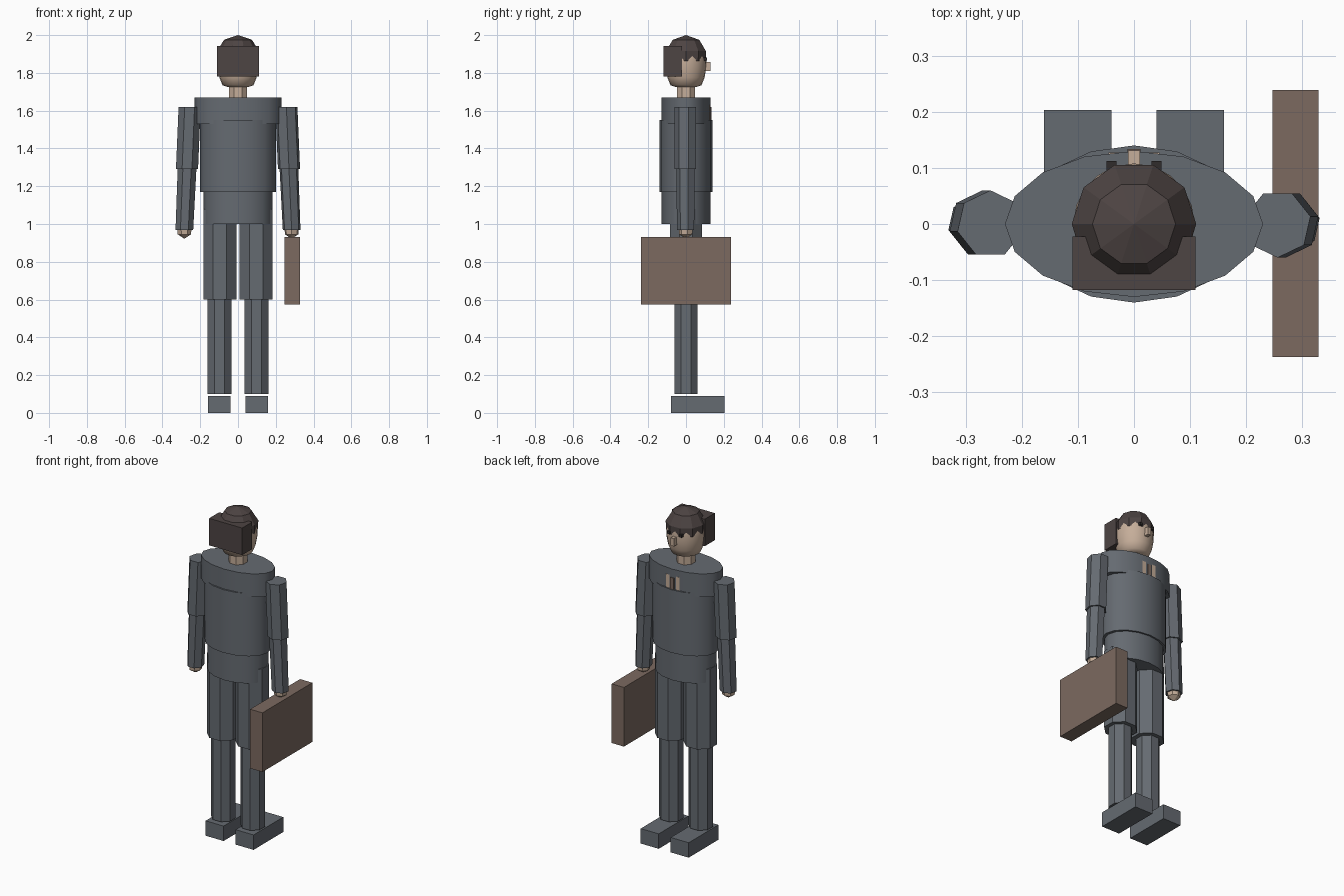
import bpy, bmesh, math
from mathutils import Vector

cube = bpy.data.objects.get("Cube")
if cube:
    bpy.data.objects.remove(cube, do_unlink=True)


def material(name, rgb):
    m = bpy.data.materials.new(name)
    m.use_nodes = True
    m.diffuse_color = (*rgb, 1)
    bsdf = next(n for n in m.node_tree.nodes if n.type == 'BSDF_PRINCIPLED')
    bsdf.inputs["Base Color"].default_value = (*rgb, 1)
    return m


SUIT = material("suit_grey", (0.13, 0.145, 0.165))
SKIN = material("skin", (0.56, 0.42, 0.32))
HAIR = material("hair_brown", (0.075, 0.058, 0.056))
LEATHER = material("case_brown", (0.20, 0.143, 0.117))
DARK = material("eye_dark", (0.03, 0.025, 0.025))


def finish(name, bm, mat, angle=0):
    """Turn a bmesh into an object, smoothing edges below the given angle."""
    bmesh.ops.recalc_face_normals(bm, faces=bm.faces[:])
    me = bpy.data.meshes.new(name)
    bm.to_mesh(me)
    bm.free()
    me.materials.append(mat)
    ob = bpy.data.objects.new(name, me)
    bpy.context.collection.objects.link(ob)
    if angle:
        bpy.ops.object.select_all(action='DESELECT')
        ob.select_set(True)
        bpy.context.view_layer.objects.active = ob
        bpy.ops.object.shade_smooth_by_angle(angle=math.radians(angle))
    return ob


def box(name, lo, hi, mat):
    bm = bmesh.new()
    bmesh.ops.create_cube(bm, size=1)
    for v in bm.verts:
        v.co = Vector([(a + b) / 2 + c * (b - a) for a, b, c in zip(lo, hi, v.co)])
    return finish(name, bm, mat)


def loft(name, rings, sides, mat, phase=0, angle=0):
    """Stack rings of (centre x, z, x radius, y radius) and cap both ends."""
    bm = bmesh.new()
    loops = []
    for cx, z, rx, ry in rings:
        if rx == 0:
            loops.append([bm.verts.new((cx, 0, z))])
            continue
        turns = [math.radians(phase) + math.tau * i / sides for i in range(sides)]
        loops.append([bm.verts.new((cx + rx * math.cos(t), ry * math.sin(t), z)) for t in turns])
    for a, b in zip(loops, loops[1:]):
        for i in range(sides):
            j = (i + 1) % sides
            quad = [a[i % len(a)], a[j % len(a)], b[j % len(b)], b[i % len(b)]]
            bm.faces.new(list(dict.fromkeys(quad)))
    for end in (loops[0], loops[-1]):
        if len(end) > 2:
            bm.faces.new(end)
    return finish(name, bm, mat, angle)


# Trunk: three overlapping elliptical drums
for name, z0, z1, rx, ry in (("hips", 1.0, 1.18, 0.183, 0.13),
                             ("torso", 1.17, 1.55, 0.20, 0.14),
                             ("shoulders", 1.53, 1.67, 0.23, 0.13)):
    loft(name, [(0, z0, rx, ry), (0, z1, rx, ry)], 16, SUIT, angle=45)

# Shirt front and tie just breaking the chest surface
box("shirt_front", (-0.045, 0.11, 1.545), (0.045, 0.1275, 1.63), SKIN)
box("tie", (-0.012, 0.11, 1.545), (0.012, 0.134, 1.62), LEATHER)

# Limbs, mirrored left and right
for s, side in ((1, "left"), (-1, "right")):
    box(side + "_shoe", (0.10 * s - 0.06, -0.08, 0), (0.10 * s + 0.06, 0.203, 0.09), SUIT)
    loft(side + "_lower_leg", [(0.098 * s, 0.1, 0.069, 0.067), (0.098 * s, 0.62, 0.069, 0.067)],
         8, SUIT, 22.5)
    loft(side + "_thigh", [(0.096 * s, 0.6, 0.095, 0.092), (0.096 * s, 1.08, 0.095, 0.092)],
         8, SUIT, 22.5)
    loft(side + "_upper_arm", [(0.270 * s, 1.29, 0.06, 0.06), (0.256 * s, 1.62, 0.06, 0.06)],
         7, SUIT, -90 * s)
    loft(side + "_forearm", [(0.284 * s, 0.968, 0.048, 0.048), (0.269 * s, 1.31, 0.051, 0.051)],
         7, SUIT, -90 * s)
    loft(side + "_hand", [(0.284 * s, 0.922, 0, 0), (0.284 * s, 0.945, 0.036, 0.036),
                          (0.284 * s, 0.985, 0.04, 0.04)], 7, SKIN, -90 * s)
    box(side + "_eye", (0.04 * s - 0.009, 0.095, 1.865), (0.04 * s + 0.009, 0.112, 1.881), DARK)

# Neck, head and nose
loft("neck", [(0, 1.66, 0.053, 0.053), (0, 1.75, 0.053, 0.053)], 8, SKIN, 22.5)
profile = ((1.725, 0.055), (1.735, 0.082), (1.775, 0.098), (1.82, 0.106),
           (1.87, 0.108), (1.91, 0.102), (1.95, 0.08), (1.975, 0.04))
loft("head", [(0, z, r, r) for z, r in profile], 20, SKIN, angle=50)
box("nose", (-0.011, 0.09, 1.81), (0.011, 0.131, 1.857), SKIN)

# Hair: faceted cap whose corners break through the head, plus a block at the back
cap = ((1.85, 0.1), (1.865, 0.110), (1.915, 0.111), (1.975, 0.074), (2.0, 0))
loft("hair_cap", [(0, z, r, r) for z, r in cap], 10, HAIR)
box("hair_back", (-0.11, -0.118, 1.78), (0.11, -0.022, 1.943), HAIR)

# Briefcase in the left hand
box("briefcase", (0.247, -0.237, 0.575), (0.329, 0.239, 0.932), LEATHER)
